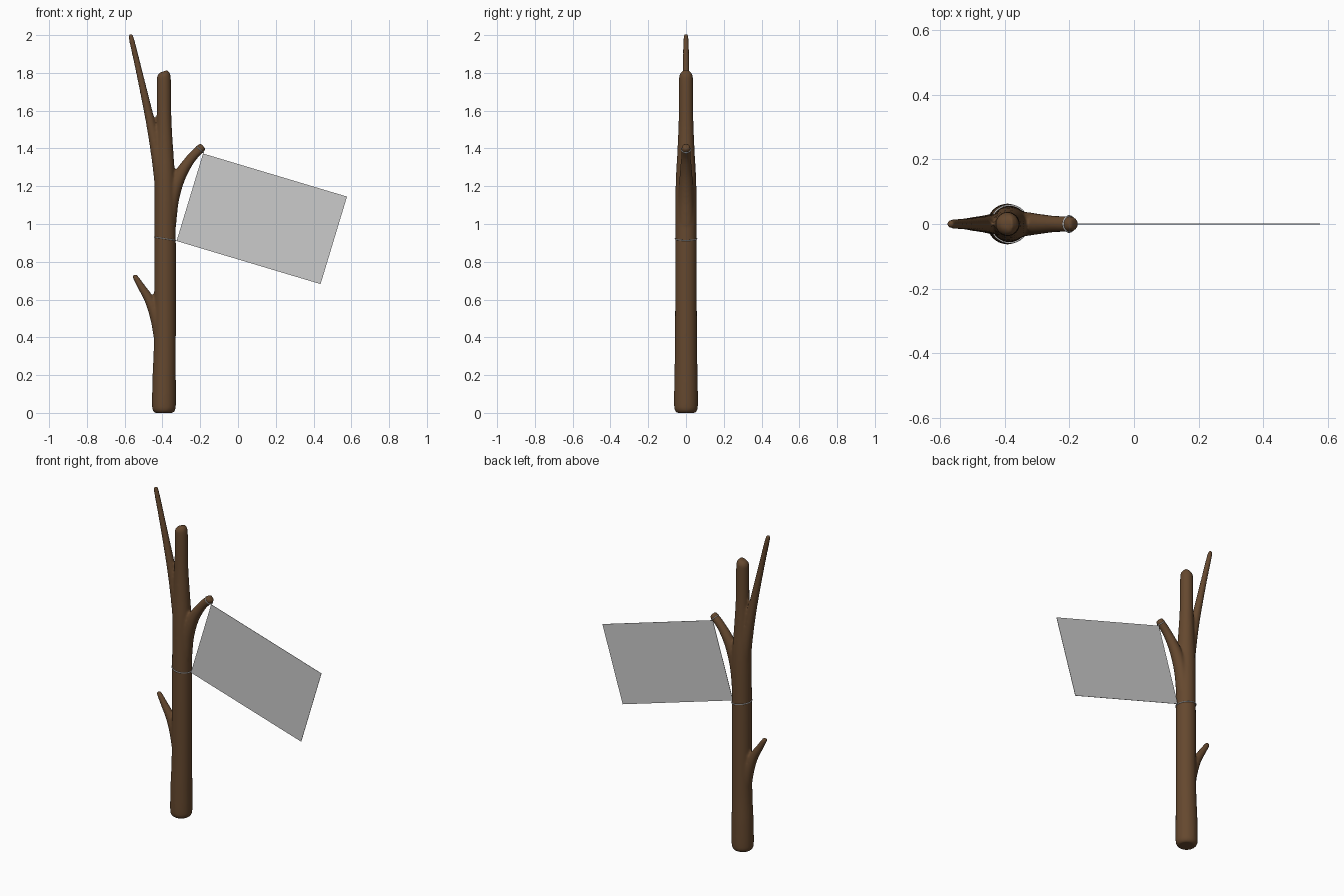
import bpy, bmesh, math
from mathutils import Vector

if "Cube" in bpy.data.objects:
    bpy.data.objects.remove(bpy.data.objects["Cube"])


def material(name, rgb):
    m = bpy.data.materials.new(name)
    m.diffuse_color = (*rgb, 1)
    m.use_nodes = True
    m.node_tree.nodes["Principled BSDF"].inputs["Base Color"].default_value = m.diffuse_color
    return m


def spline(p, i, t):
    # Catmull-Rom sample of (x, z, radius) between points i and i+1
    a, b, c, d = p[max(i - 1, 0)], p[i], p[i + 1], p[min(i + 2, len(p) - 1)]
    return 0.5 * (2 * b + (c - a) * t + (2 * a - 5 * b + 4 * c - d) * t * t
                  + (3 * b - a - 3 * c + d) * t ** 3)


def add_limb(bm, points, steps=6, sides=28):
    # tapered tube in the xz plane through (x, z, radius) points
    pts = [Vector(p) for p in points]
    path = [spline(pts, i, k / steps) for i in range(len(pts) - 1) for k in range(steps)] + [pts[-1]]
    rings = []
    for i, p in enumerate(path):
        a, b = path[max(i - 1, 0)], path[min(i + 1, len(path) - 1)]
        t = Vector((b.x - a.x, 0, b.y - a.y)).normalized()
        n = Vector((t.z, 0, -t.x))
        ring = []
        for s in range(sides):
            w = math.tau * s / sides
            ring.append(bm.verts.new(Vector((p.x, 0, p.y)) + p.z * (math.cos(w) * n + math.sin(w) * Vector((0, 1, 0)))))
        rings.append(ring)
    for r0, r1 in zip(rings, rings[1:]):
        for s in range(sides):
            q = (s + 1) % sides
            bm.faces.new((r0[s], r0[q], r1[q], r1[s]))
    bm.faces.new(rings[0][::-1])
    bm.faces.new(rings[-1])


def mesh_object(name, bm, mat=None):
    me = bpy.data.meshes.new(name)
    bmesh.ops.recalc_face_normals(bm, faces=bm.faces)
    bm.to_mesh(me)
    bm.free()
    ob = bpy.data.objects.new(name, me)
    bpy.context.collection.objects.link(ob)
    if mat:
        me.materials.append(mat)
    return ob


# Branch pole: trunk and three offshoots fused into one skin
bm = bmesh.new()
add_limb(bm, [(-.392, 0, .048), (-.392, .012, .058), (-.392, .04, .063), (-.391, .18, .062),
              (-.387, .4, .058), (-.386, .9, .057), (-.386, 1.2, .055), (-.388, 1.38, .046),
              (-.391, 1.55, .039), (-.392, 1.76, .037), (-.396, 1.79, .032), (-.4, 1.806, .016)])
add_limb(bm, [(-.39, 1.05, .045), (-.408, 1.25, .038), (-.455, 1.5, .026), (-.517, 1.78, .018),
              (-.564, 1.98, .014), (-.57, 2.0, .007)])
add_limb(bm, [(-.372, 1.0, .045), (-.352, 1.13, .04), (-.311, 1.25, .034), (-.25, 1.345, .026),
              (-.197, 1.4, .024), (-.184, 1.412, .018)])
add_limb(bm, [(-.4, .36, .04), (-.428, .49, .034), (-.465, .59, .027), (-.51, .665, .02),
              (-.545, .722, .014), (-.55, .731, .007)])
pole = mesh_object("branch_pole", bm, material("bark", (.13, .065, .028)))
remesh = pole.modifiers.new("fuse", 'REMESH')
remesh.mode = 'VOXEL'
remesh.voxel_size = .007
remesh.use_smooth_shade = True
soften = pole.modifiers.new("soften", 'SMOOTH')
soften.factor = .5
soften.iterations = 5

# Flag: thin tilted cloth
bm = bmesh.new()
corners = [(-.325, .91), (.437, .682), (.577, 1.145), (-.185, 1.373)]
bm.faces.new([bm.verts.new((x, 0, z)) for x, z in corners])
flag = mesh_object("flag_cloth", bm)
thick = flag.modifiers.new("thickness", 'SOLIDIFY')
thick.thickness = .002
thick.offset = 0

# Cords tying the flag to the pole
for name, x, z, radius, tilt in [("lower_cord", -.386, .922, .058, .15),
                                 ("upper_cord", -.201, 1.394, .0245, .76)]:
    bpy.ops.mesh.primitive_torus_add(major_radius=radius, minor_radius=.003, major_segments=32,
                                     minor_segments=6, location=(x, 0, z), rotation=(0, tilt, 0))
    cord = bpy.context.object
    cord.name = name
    bpy.ops.object.shade_smooth()
